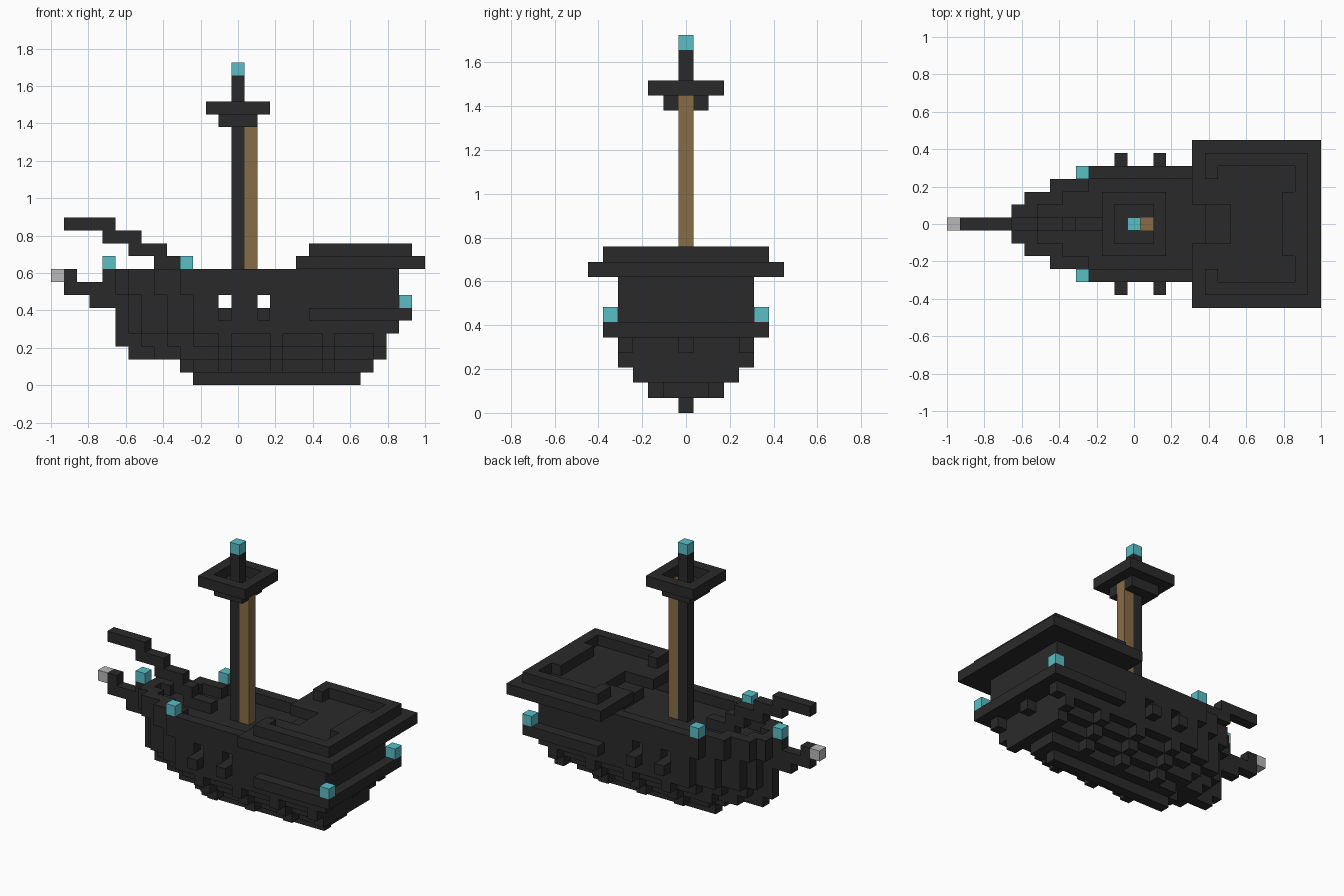
import bpy
import bmesh

U = 2 / 29  # edge of one cube

if "Cube" in bpy.data.objects:
    bpy.data.objects.remove(bpy.data.objects["Cube"])


def material(name, rgb):
    mat = bpy.data.materials.new(name)
    mat.use_nodes = True
    mat.diffuse_color = (*rgb, 1)
    mat.node_tree.nodes["Principled BSDF"].inputs["Base Color"].default_value = (*rgb, 1)
    return mat


DARK = material("charcoal wood", (0.023, 0.023, 0.023))
BROWN = material("brown wood", (0.25, 0.15, 0.06))
TEAL = material("teal lantern", (0.1, 0.52, 0.56))
GREY = material("pale grey", (0.48, 0.48, 0.48))


def span(i0, i1, j0, j1, k0, k1):
    """Cells of a box, both ends included."""
    return {(i, j, k) for i in range(i0, i1 + 1)
            for j in range(j0, j1 + 1) for k in range(k0, k1 + 1)}


def row(i0, i1, j, k):
    """One lengthwise row, mirrored to the other side."""
    return span(i0, i1, j, j, k, k) | span(i0, i1, -j, -j, k, k)


def ring(i0, i1, half, k):
    return span(i0, i1, -half, half, k, k) - span(i0 + 1, i1 - 1, 1 - half, half - 1, k, k)


def build(name, cells, mat):
    """Skin a set of cells with only its exposed square faces."""
    bm = bmesh.new()
    verts = {}

    def vert(p):
        if p not in verts:
            i, j, k = p
            verts[p] = bm.verts.new((i * U - 1, (j - 0.5) * U, k * U))
        return verts[p]

    for cell in sorted(cells):
        for axis in range(3):
            for side in (0, 1):
                near = list(cell)
                near[axis] += 2 * side - 1
                if tuple(near) in cells:
                    continue
                loop = []
                for a, b in ((0, 0), (1, 0), (1, 1), (0, 1)):
                    p = list(cell)
                    p[axis] += side
                    p[(axis + 1) % 3] += a
                    p[(axis + 2) % 3] += b
                    loop.append(vert(tuple(p)))
                bm.faces.new(loop if side else loop[::-1])
    mesh = bpy.data.meshes.new(name)
    bm.to_mesh(mesh)
    bm.free()
    mesh.materials.append(mat)
    obj = bpy.data.objects.new(name, mesh)
    bpy.context.collection.objects.link(obj)


# Lower hull: each layer lists where its rows begin, from the middle outward
layers = [([11], 23), ([10, 11, 13], 24), ([6, 8, 10, 12], 25),
          ([5, 7, 9, 11, 13], 25), ([5, 6, 7, 9, 11], 26), ([5, 6, 7, 9, 11], 26)]
hull = set()
for k, (starts, end) in enumerate(layers):
    for j, start in enumerate(starts):
        last = end - 1 if k == 4 and 0 < j < 4 else end
        cells = row(start, last, j, k)
        # The outermost row of the lower layers is only evenly spaced ribs
        if 0 < k < 4 and j == len(starts) - 1:
            cells = {c for c in cells if c[0] % 4 == 1}
        hull |= cells

# Sides above the gun deck, with the open main deck one cube below the rail
rail_starts = {6: [5, 6, 7, 9, 11], 7: [4, 5, 6, 8, 10], 8: [4, 5, 6, 8, 10]}
for k, starts in rail_starts.items():
    for j, start in enumerate(starts):
        solid = j == 4 or k == 7
        hull |= row(start, 26 if solid else starts[j + 1], j, k)
        hull |= row(26, 26, j, k)

# Gun ports and the ledges below them
for i in (13, 16):
    hull -= row(i, i, 4, 6)
    hull |= row(i, i, 5, 5)

# Stem below the bowsprit, and the ledge around the stern
hull |= row(3, 5, 0, 6) | row(1, 4, 0, 7) | row(1, 1, 0, 8)
hull |= row(20, 27, 5, 5) | span(27, 27, -5, 5, 5, 5)
build("hull", hull, DARK)
build("bowsprit_tip", row(0, 0, 0, 8), GREY)

# Stepped spar rising over the bow
spar = row(9, 11, 0, 8) | row(8, 9, 0, 9) | row(6, 8, 0, 10)
spar |= row(4, 6, 0, 11) | row(1, 4, 0, 12)
build("bow_spar", spar, DARK)

# Stern castle: wide floor with a stairwell, and a rim open toward the bow
castle = span(19, 28, -6, 6, 9, 9) - span(19, 21, -1, 1, 9, 9)
castle |= ring(20, 27, 5, 10) | span(26, 26, -2, 2, 10, 10)
castle -= span(20, 20, -3, 3, 10, 10)
castle |= span(20, 21, -1, 1, 8, 8)
build("stern_castle", castle, DARK)

# Mast with lookout
build("mast", span(14, 14, 0, 0, 6, 23), DARK)
build("mast_brace", span(15, 15, 0, 0, 6, 20), BROWN)
nest = span(13, 15, -1, 1, 20, 20) - span(14, 15, 0, 0, 20, 20)
build("lookout", nest | ring(12, 16, 2, 21), DARK)

# Lanterns
build("mast_lantern", row(14, 14, 0, 24), TEAL)
build("bow_lantern", row(4, 4, 0, 9), TEAL)
build("fore_lanterns", row(10, 10, 4, 9), TEAL)
build("stern_lanterns", row(27, 27, 5, 6), TEAL)
